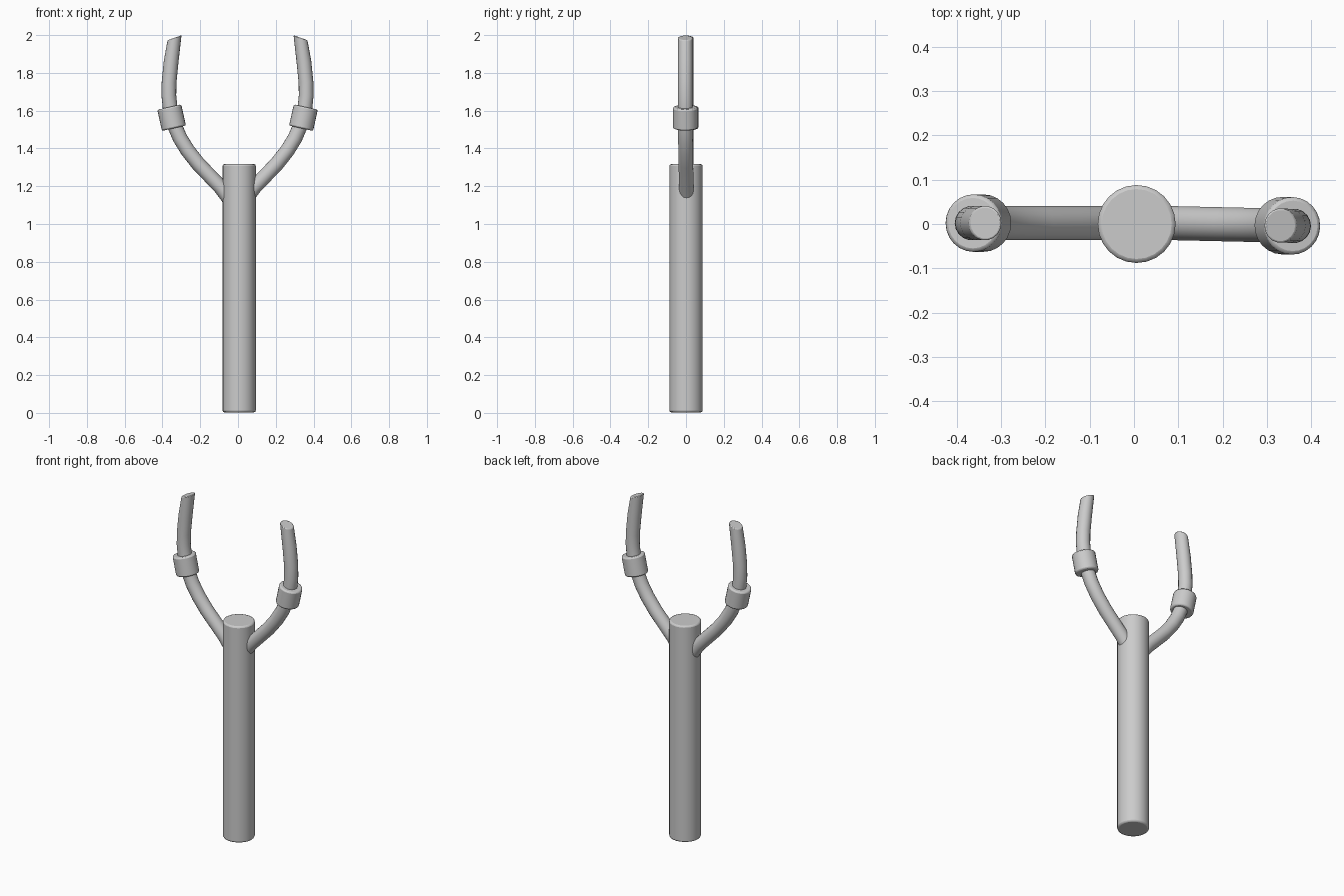
import bpy, bmesh, math
from mathutils import Vector, Matrix

if "Cube" in bpy.data.objects:
    bpy.data.objects.remove(bpy.data.objects["Cube"])


def tube(name, path, radius, sides, bevel, end_normal=None):
    """Capped round tube swept along points (x, z) in the y = 0 plane."""
    pts = [Vector((x, 0, z)) for x, z in path]
    bm = bmesh.new()
    rings = []
    for i, p in enumerate(pts):
        t = (pts[min(i + 1, len(pts) - 1)] - pts[max(i - 1, 0)]).normalized()
        if end_normal and i == len(pts) - 1:
            t = Vector(end_normal).normalized()
        side = Vector((t.z, 0, -t.x))
        rings.append([bm.verts.new(p + radius * (math.cos(a) * side + math.sin(a) * Vector((0, 1, 0))))
                      for a in (2 * math.pi * k / sides for k in range(sides))])
    for a, b in zip(rings, rings[1:]):
        for k in range(sides):
            n = (k + 1) % sides
            bm.faces.new((a[k], a[n], b[n], b[k]))
    bm.faces.new(rings[0][::-1])
    bm.faces.new(rings[-1])
    bmesh.ops.recalc_face_normals(bm, faces=bm.faces)
    mesh = bpy.data.meshes.new(name)
    bm.to_mesh(mesh)
    bm.free()
    ob = bpy.data.objects.new(name, mesh)
    bpy.context.collection.objects.link(ob)
    bpy.ops.object.select_all(action='DESELECT')
    ob.select_set(True)
    bpy.context.view_layer.objects.active = ob
    bpy.ops.object.shade_smooth_by_angle(angle=math.radians(35))
    mod = ob.modifiers.new("soft_edges", 'BEVEL')
    mod.width = bevel
    mod.segments = 2
    mod.limit_method = 'ANGLE'
    mod.angle_limit = math.radians(45)
    return ob


# Handle
handle = tube("handle", [(0, 0.003), (0, 1.317)], 0.088, 24, 0.009)
handle.location.x = 0.006

# Fork arms and collars, one per side
arm_path = [(0.02, 1.10), (0.09, 1.195), (0.21, 1.32), (0.265, 1.39), (0.305, 1.455),
            (0.335, 1.525), (0.357, 1.61), (0.364, 1.68), (0.363, 1.75),
            (0.352, 1.86), (0.334, 1.986)]
collar_path = [(0.337, 1.507), (0.362, 1.619)]

for label, s, turn, shift in (("left", -1, 0, (-0.002, 0.002, 0)),
                              ("right", 1, -1.3, (-0.003, 0.004, 0))):
    place = Matrix.Translation(shift) @ Matrix.Rotation(math.radians(turn), 4, 'Z')
    arm = tube(label + "_fork_arm", [(s * x, z) for x, z in arm_path], 0.039, 18, 0.004,
               (s * 0.33, 0, 0.94))
    collar = tube(label + "_collar", [(s * x, z) for x, z in collar_path], 0.065, 24, 0.008)
    for ob in (arm, collar):
        ob.matrix_world = place
